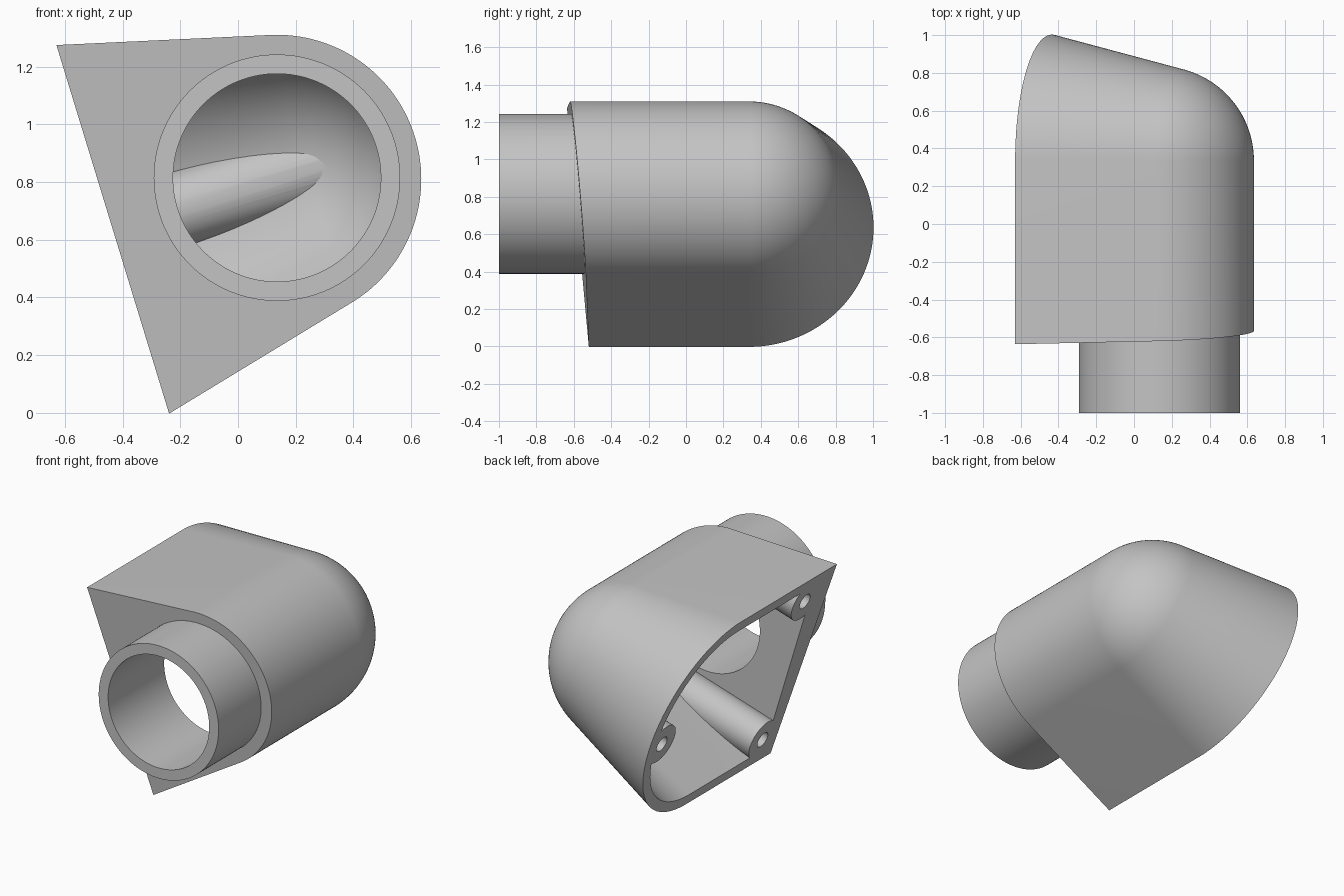
import bpy, bmesh, math
from mathutils import Vector, Matrix

if "Cube" in bpy.data.objects:
    bpy.data.objects.remove(bpy.data.objects["Cube"])

# Local frame: the flared mouth axis, the direction along the mouth, and the elbow centre
TILT = math.radians(17)
AXIS = Vector((-math.cos(TILT), 0, -math.sin(TILT)))
ALONG = Vector((-math.sin(TILT), 0, math.cos(TILT)))
CENTRE = Vector((0.135, 0.335, 0.81))
FLARE = math.radians(14.3)
MOUTH = 0.595          # distance from the elbow centre to the mouth plane
RADIUS, WALL = 0.5, 0.067

grey = bpy.data.materials.new("light grey")
grey.diffuse_color = (0.55, 0.55, 0.55, 1)
grey.use_nodes = True
grey.node_tree.nodes["Principled BSDF"].inputs["Base Color"].default_value = grey.diffuse_color


def place(a, t, y):
    return CENTRE + AXIS * a + ALONG * t + Vector((0, y - CENTRE.y, 0))


def finish(name, bm):
    bmesh.ops.remove_doubles(bm, verts=bm.verts, dist=1e-5)
    bmesh.ops.recalc_face_normals(bm, faces=bm.faces)
    mesh = bpy.data.meshes.new(name)
    bm.to_mesh(mesh)
    bm.free()
    mesh.materials.append(grey)
    obj = bpy.data.objects.new(name, mesh)
    bpy.context.collection.objects.link(obj)
    return obj


def elbow(name, r, end, front, arc=32, turn=64):
    """Teardrop profile: swept straight to the front, revolved half a turn at the back."""
    sweep = math.pi / 2 - FLARE
    profile = [(-r * math.cos(sweep * i / arc), r * math.sin(sweep * i / arc))
               for i in range(arc + 1)]
    profile.append((end, (r + end * math.sin(FLARE)) / math.cos(FLARE)))
    bm = bmesh.new()
    rows = []
    for a, h in profile:
        pts = [place(a, h, front(h))]
        for j in range(turn + 1):
            ang = math.pi * j / turn
            pts.append(place(a, h * math.cos(ang), CENTRE.y + h * math.sin(ang)))
        pts.append(place(a, -h, front(-h)))
        if h == 0:
            tip, back = bm.verts.new(pts[0]), bm.verts.new(pts[1])
            rows.append([tip] + [back] * (turn + 1) + [tip])
        else:
            rows.append([bm.verts.new(p) for p in pts])
    for low, high in zip(rows, rows[1:]):
        for j in range(turn + 2):
            quad = list(dict.fromkeys((low[j], low[j + 1], high[j + 1], high[j])))
            if len(quad) > 2:
                bm.faces.new(quad)
    bm.faces.new(rows[-1])                                        # mouth
    bm.faces.new([row[0] for row in rows] + [row[-1] for row in rows[:0:-1]])  # front
    return finish(name, bm)


def rod(name, start, stop, r, sides):
    """Cylinder between two points."""
    d = stop - start
    bm = bmesh.new()
    turn = Vector((0, 0, 1)).rotation_difference(d).to_matrix().to_4x4()
    bmesh.ops.create_cone(bm, cap_ends=True, segments=sides, radius1=r, radius2=r,
                          depth=d.length,
                          matrix=Matrix.Translation((start + stop) / 2) @ turn)
    return finish(name, bm)


def combine(target, tool, operation):
    mod = target.modifiers.new("cut", 'BOOLEAN')
    mod.operation, mod.object, mod.solver = operation, tool, 'EXACT'
    bpy.context.view_layer.objects.active = target
    bpy.ops.object.modifier_apply(modifier=mod.name)
    bpy.data.objects.remove(tool)


def pipe_point(y):
    return Vector((CENTRE.x, y, CENTRE.z + 0.005))


# Outer shell, its front face leaning five degrees
housing = elbow("elbow_housing", RADIUS, MOUTH, lambda t: -0.578 - 0.0875 * t)

# Inlet pipe
combine(housing, rod("inlet_pipe", pipe_point(-1.0), pipe_point(-0.48), 0.427, 128), 'UNION')

# Cavity, leaving three screw bosses standing
screws = [(0.0, 0.865), (-0.505, -0.37), (0.505, -0.38)]
cavity = elbow("cavity", RADIUS - WALL, MOUTH + 0.1, lambda t: -0.43)
for t, y in screws:
    combine(cavity, rod("boss", place(-0.7, t, y), place(0.9, t, y), 0.13, 48), 'DIFFERENCE')
combine(housing, cavity, 'DIFFERENCE')

# Pipe bore and screw holes
combine(housing, rod("bore", pipe_point(-1.1), pipe_point(-0.35), 0.36, 128), 'DIFFERENCE')
for t, y in screws:
    combine(housing, rod("screw_hole", place(0.3, t, y), place(0.8, t, y), 0.05, 32), 'DIFFERENCE')

bpy.ops.object.select_all(action='DESELECT')
housing.select_set(True)
bpy.context.view_layer.objects.active = housing
bpy.ops.object.shade_smooth_by_angle(angle=math.radians(25))
